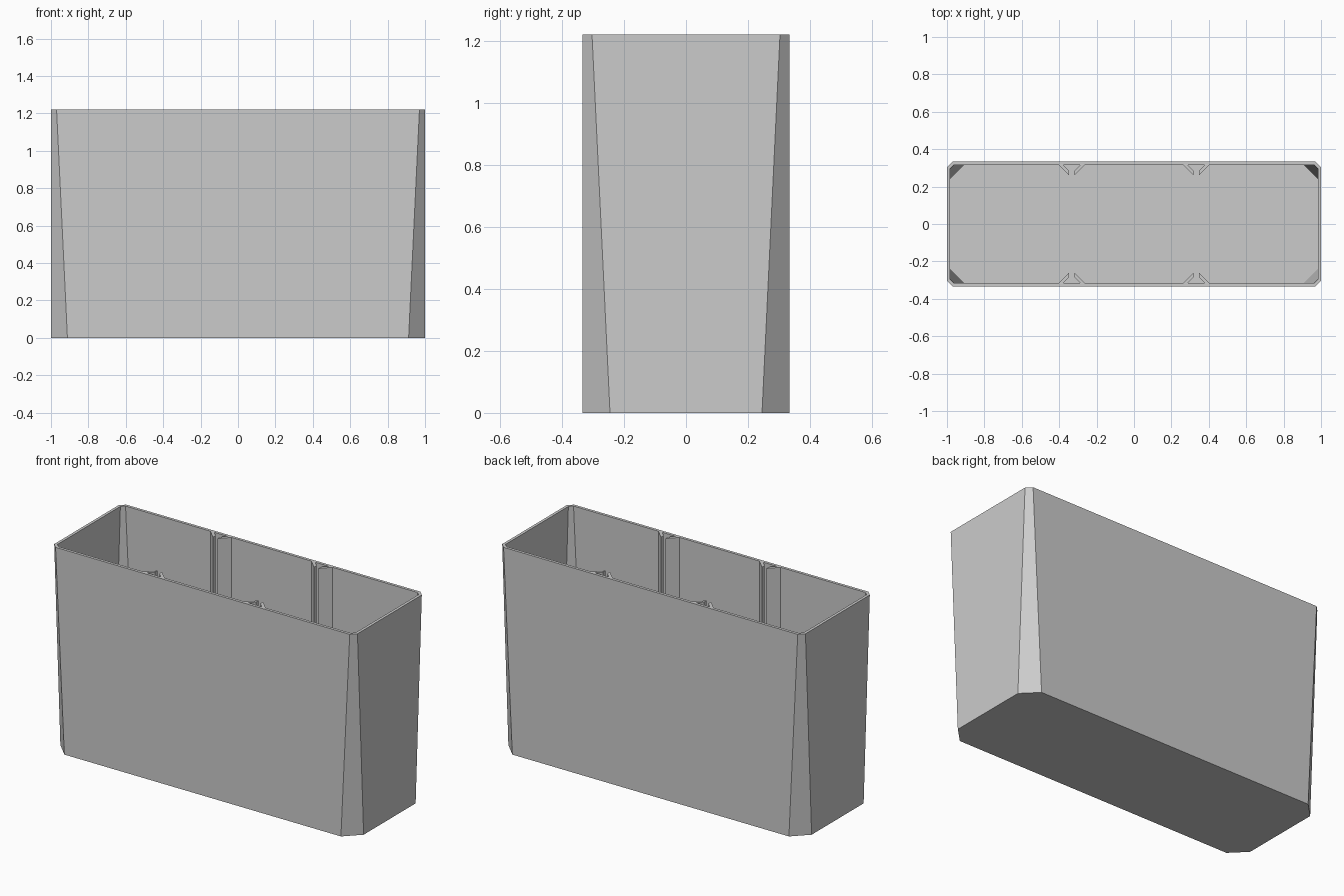
import bpy
import bmesh

cube = bpy.data.objects.get("Cube")
if cube:
    bpy.data.objects.remove(cube, do_unlink=True)

HALF_X, HALF_Y, HEIGHT = 1.0, 0.333, 1.22
WALL, FLOOR = 0.017, 0.02
CHAMFER_LOW, CHAMFER_TOP = 0.088, 0.03

grey = bpy.data.materials.new("light_grey")
grey.use_nodes = True
colour = (0.6, 0.6, 0.6, 1)
grey.diffuse_color = colour
grey.node_tree.nodes["Principled BSDF"].inputs["Base Color"].default_value = colour


def finish(bm, name):
    bmesh.ops.recalc_face_normals(bm, faces=bm.faces)
    mesh = bpy.data.meshes.new(name)
    bm.to_mesh(mesh)
    bm.free()
    mesh.materials.append(grey)
    obj = bpy.data.objects.new(name, mesh)
    bpy.context.collection.objects.link(obj)
    return obj


def octagon(bm, z, inset):
    """Ring of a chamfered rectangle, the chamfer narrowing with height."""
    chamfer = CHAMFER_LOW + (CHAMFER_TOP - CHAMFER_LOW) * z / HEIGHT
    c = chamfer - inset * (2 - 2 ** 0.5)
    x, y = HALF_X - inset, HALF_Y - inset
    points = [(x, y - c), (x - c, y), (c - x, y), (-x, y - c),
              (-x, c - y), (c - x, -y), (x - c, -y), (x, c - y)]
    return [bm.verts.new((px, py, z)) for px, py in points]


def bridge(bm, low, high):
    for i in range(len(low)):
        j = (i + 1) % len(low)
        bm.faces.new((low[i], low[j], high[j], high[i]))


# Open box: base, outer walls, rim, inner walls and floor
bm = bmesh.new()
rings = [octagon(bm, 0, 0), octagon(bm, HEIGHT, 0),
         octagon(bm, HEIGHT, WALL), octagon(bm, FLOOR, WALL)]
for low, high in zip(rings, rings[1:]):
    bridge(bm, low, high)
bm.faces.new(rings[0])
bm.faces.new(rings[-1])
finish(bm, "box_shell")


# Angled fins in pairs, leaving slots for dividers
def divider_fin(name, centre, side, end):
    profile = [(0.07, 0), (0.0145, 0.0555), (0.0145, 0.0305), (0.045, 0)]
    wall_y = HALF_Y - WALL
    bm = bmesh.new()
    low, high = [[bm.verts.new((centre + side * u, end * (wall_y - v), z))
                  for u, v in profile] for z in (FLOOR, HEIGHT)]
    bridge(bm, low, high)
    bm.faces.new(low)
    bm.faces.new(high)
    finish(bm, name)


for end, end_name in ((-1, "front"), (1, "back")):
    for slot, slot_name in ((-1, "right"), (1, "left")):
        for side, side_name in ((-1, "right"), (1, "left")):
            divider_fin(f"{end_name}_{slot_name}_slot_{side_name}_fin",
                        slot * 0.333, side, end)
